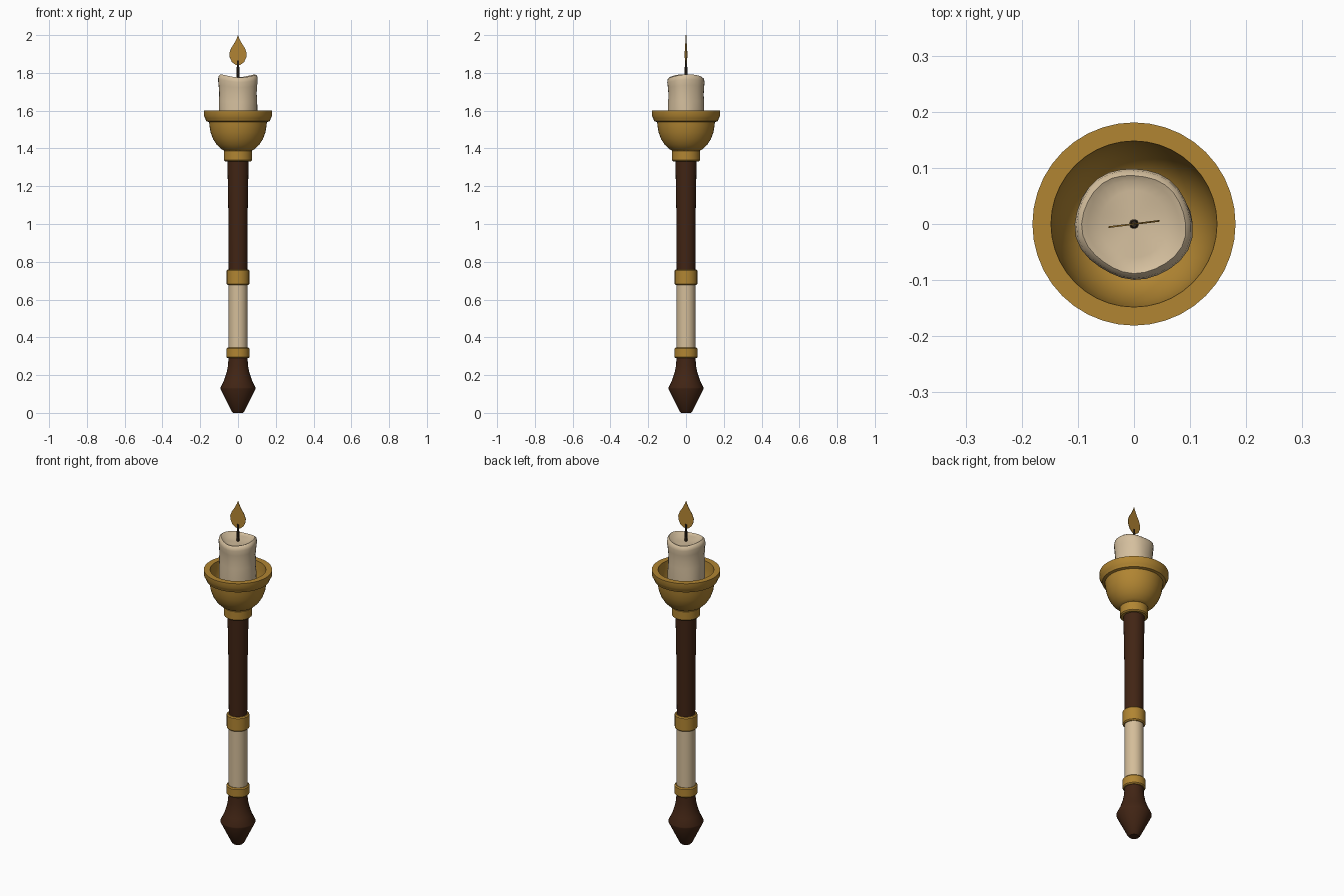
import bpy, bmesh, math

if "Cube" in bpy.data.objects:
    bpy.data.objects.remove(bpy.data.objects["Cube"])


def material(name, rgb):
    m = bpy.data.materials.new(name)
    m.diffuse_color = (*rgb, 1)
    m.use_nodes = True
    m.node_tree.nodes["Principled BSDF"].inputs["Base Color"].default_value = m.diffuse_color
    return m


GOLD = material("aged gold", (0.44, 0.235, 0.032))
WOOD = material("dark wood", (0.053, 0.018, 0.007))
WAX = material("cream wax", (0.66, 0.52, 0.34))
IVORY = material("ivory grip", (0.66, 0.51, 0.32))
WICK = material("burnt wick", (0.035, 0.022, 0.012))
FLAME = material("amber flame", (0.46, 0.24, 0.035))


def finish(bm, name, mat, angle=35):
    bmesh.ops.recalc_face_normals(bm, faces=bm.faces)
    me = bpy.data.meshes.new(name)
    bm.to_mesh(me)
    bm.free()
    me.materials.append(mat)
    ob = bpy.data.objects.new(name, me)
    bpy.context.collection.objects.link(ob)
    bpy.ops.object.select_all(action='DESELECT')
    ob.select_set(True)
    bpy.context.view_layer.objects.active = ob
    bpy.ops.object.shade_smooth_by_angle(angle=math.radians(angle))
    return ob


def lathe(name, profile, mat, sides=24, warp=None, angle=35):
    """Revolve (radius, z) points; the first and last rings are capped."""
    bm = bmesh.new()
    rings = []
    for i, (r, z) in enumerate(profile):
        ring = []
        for k in range(sides):
            a = 2 * math.pi * k / sides
            rr, zz = warp(r, z, a, i) if warp else (r, z)
            ring.append(bm.verts.new((rr * math.cos(a), rr * math.sin(a), zz)))
        rings.append(ring)
    for lo, hi in zip(rings, rings[1:]):
        for k in range(sides):
            n = (k + 1) % sides
            bm.faces.new((lo[k], lo[n], hi[n], hi[k]))
    bm.faces.new(rings[0][::-1])
    bm.faces.new(rings[-1])
    return finish(bm, name, mat, angle)


def collar(name, r, z0, z1):
    b = 0.006
    lathe(name, [(r - b, z0), (r, z0 + b), (r, z1 - b), (r - b, z1)], GOLD)


# Handle, bottom to top
lathe("pommel", [(0.026, 0), (0.034, 0.008), (0.093, 0.128), (0.093, 0.134), (0.073, 0.175),
                 (0.06, 0.215), (0.053, 0.25), (0.05, 0.30)], WOOD)
collar("lower_collar", 0.061, 0.29, 0.346)
lathe("grip", [(0.05, 0.33), (0.05, 0.69)], IVORY)
collar("middle_collar", 0.06, 0.676, 0.76)
lathe("shaft", [(0.049, 0.75), (0.051, 1.05), (0.056, 1.34)], WOOD)
collar("upper_collar", 0.075, 1.332, 1.392)

# Open cup: outer bowl, flared rim, then the inner wall and floor
lathe("cup", [(0.068, 1.385), (0.09, 1.398), (0.113, 1.42), (0.132, 1.45), (0.145, 1.485),
              (0.151, 1.52), (0.153, 1.54), (0.168, 1.544), (0.174, 1.56), (0.181, 1.572),
              (0.181, 1.6), (0.148, 1.6), (0.145, 1.56), (0.138, 1.51), (0.12, 1.465),
              (0.09, 1.432), (0.04, 1.42)], GOLD, sides=40)


# Candle with uneven wax sides, soft drips and a dished top
def melt(r, z, a, i):
    up = max(0, min(1, (z - 1.6) / 0.17))
    wob = 1 + 0.035 * math.cos(2 * a + 0.5) + 0.015 * math.sin(5 * a + 9 * z)
    drip = 0.02 * math.cos(3 * a - 1.0) * math.sin(14 * z)
    if r < 0.07:
        return r, z
    return r * (wob + drip), z + up * (0.008 * math.cos(2 * a - 0.3) - 0.002)


lathe("candle", [(0.096, 1.42), (0.1, 1.56), (0.099, 1.61), (0.098, 1.65), (0.096, 1.69),
                 (0.099, 1.73), (0.102, 1.76), (0.099, 1.778), (0.09, 1.786), (0.08, 1.78),
                 (0.06, 1.77), (0.01, 1.767)], WAX, sides=28, warp=melt, angle=50)

# Wick
lathe("wick", [(0.009, 1.755), (0.007, 1.81), (0.006, 1.865)], WICK, sides=8)

# Thin leaf-shaped flame, turned slightly about the vertical
half = [(0.012, 1.842), (0.033, 1.858), (0.045, 1.885), (0.046, 1.905), (0.036, 1.932),
        (0.018, 1.96), (0.007, 1.982)]
outline = half + [(0, 2.0)] + [(-x, z) for x, z in reversed(half)]
bm = bmesh.new()
turn = math.radians(7)
c, s = math.cos(turn), math.sin(turn)
sheets = [[bm.verts.new((x * c - y * s, x * s + y * c, z)) for x, z in outline]
          for y in (-0.0015, 0.0015)]
front, back = sheets
bm.faces.new(front)
bm.faces.new(back[::-1])
for k in range(len(outline)):
    n = (k + 1) % len(outline)
    bm.faces.new((front[k], back[k], back[n], front[n]))
finish(bm, "flame", FLAME)
